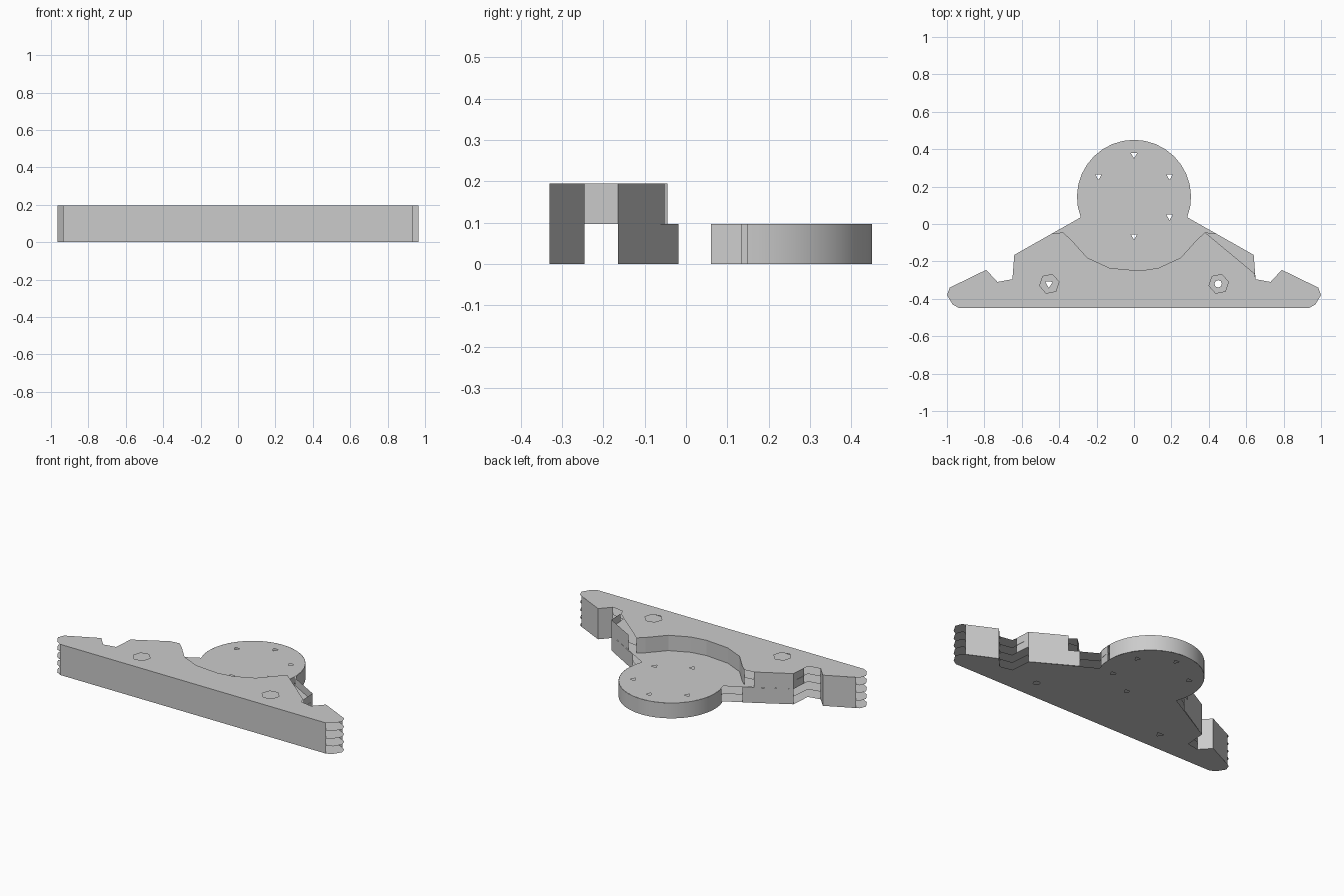
import bpy, bmesh
from math import sin, cos, pi, radians
from mathutils import Vector

if "Cube" in bpy.data.objects:
    bpy.data.objects.remove(bpy.data.objects["Cube"], do_unlink=True)

grey = bpy.data.materials.new("plain_grey")
grey.use_nodes = True
grey.diffuse_color = (0.6, 0.6, 0.6, 1)
grey.node_tree.nodes["Principled BSDF"].inputs["Base Color"].default_value = (0.6, 0.6, 0.6, 1)

LAYER = 0.195 / 4
MID, TOP = 2 * LAYER, 4 * LAYER
DISC_Y, DISC_R = 0.145, 0.305


def finish(name, bm):
    mesh = bpy.data.meshes.new(name)
    bm.to_mesh(mesh)
    bm.free()
    mesh.materials.append(grey)
    obj = bpy.data.objects.new(name, mesh)
    bpy.context.collection.objects.link(obj)
    return obj


def mirror(points):
    return [(-x, y) for x, y in reversed(points)]


def ring(x, y, r, sides, turn=0.0):
    return [(x + r * cos(turn + 2 * pi * i / sides), y + r * sin(turn + 2 * pi * i / sides))
            for i in range(sides)]


def arc(start, end, steps):
    angles = [radians(start + (end - start) * i / steps) for i in range(steps + 1)]
    return [(DISC_R * cos(a), DISC_Y + DISC_R * sin(a)) for a in angles]


def sheet(name, loops, z, up=True):
    """Flat plate: first loop is the outline, the others are holes."""
    bm = bmesh.new()
    for loop in loops:
        verts = [bm.verts.new((x, y, z)) for x, y in loop]
        for i, v in enumerate(verts):
            bm.edges.new((verts[i - 1], v))
    bmesh.ops.triangle_fill(bm, use_beauty=True, edges=bm.edges[:], normal=Vector((0, 0, 1)))
    for f in bm.faces:
        f.normal_update()
        if (f.normal.z > 0) != up:
            f.normal_flip()
    return finish(name, bm)


def wall(name, path, low, high, smooth=False):
    """Upright strip along a counter-clockwise path."""
    bm = bmesh.new()
    pairs = [(bm.verts.new((x, y, low)), bm.verts.new((x, y, high))) for x, y in path]
    for (a, b), (c, d) in zip(pairs, pairs[1:]):
        bm.faces.new((a, c, d, b)).smooth = smooth
    return finish(name, bm)


# Half outlines, running from the front corner round to the shoulder
tip = [(0.935, -0.45), (0.97, -0.43), (1.0, -0.38), (0.985, -0.34), (0.79, -0.245),
       (0.73, -0.31), (0.65, -0.295)]
shoulder = (0.64, -0.165)
cradle = [(0.44, -0.052), (0.38, -0.045), (0.34, -0.08), (0.25, -0.18), (0.13, -0.235)]
cradle_arc = cradle + [(0.03, -0.25)] + mirror(cradle)

half = tip + [shoulder]
lower_outline = half + arc(-21, 201, 20) + mirror(half)
upper_outline = half + cradle_arc + mirror(half)
top_outline = tip + [(0.645, -0.265)] + cradle_arc[1:] + mirror(half)

# Screw holes in the disc and bolt holes in the bar
screws = [(0, 0.37), (0.19, 0.255), (-0.19, 0.255), (0.19, 0.04), (0, -0.065)]
small_holes = [ring(x, y, 0.02, 3, -pi / 2) for x, y in screws]
small_holes += [ring(-0.455, -0.32, 0.023, 3, 0.5), ring(0.45, -0.32, 0.02, 8)]
hex_holes = [ring(s * 0.453, -0.32, 0.053, 6, 0.2) for s in (-1, 1)]

# Stacked plates
for i in range(3):
    sheet(f"base_plate_{i}", [lower_outline] + small_holes, i * LAYER, up=i > 0)
sheet("upper_plate", [upper_outline] + hex_holes, 3 * LAYER)
sheet("top_plate", [top_outline] + hex_holes, TOP)

# Edge walls; the bar tips stay open
wall("front_wall", [(-0.935, -0.45), (0.935, -0.45)], 0, TOP)
wall("cradle_wall", cradle_arc[1:-1], MID, TOP)
sides = {
    "tip_wall": ([(0.965, -0.33), (0.79, -0.245), (0.73, -0.31)], 0, TOP),
    "notch_wall": ([(0.645, -0.265), shoulder], MID, TOP),
    "upper_shoulder_wall": ([shoulder, (0.44, -0.052)], MID, TOP),
    "lower_shoulder_wall": ([shoulder, (0.385, -0.018)], 0, MID),
}
for name, (path, low, high) in sides.items():
    wall("left_" + name, path, low, high)
    wall("right_" + name, mirror(path), low, high)

# Disc rim
wall("disc_rim", arc(0.5, 196, 40), 0, MID, smooth=True)
wall("disc_rim_patch", arc(-16, -2, 1), 0, MID)
